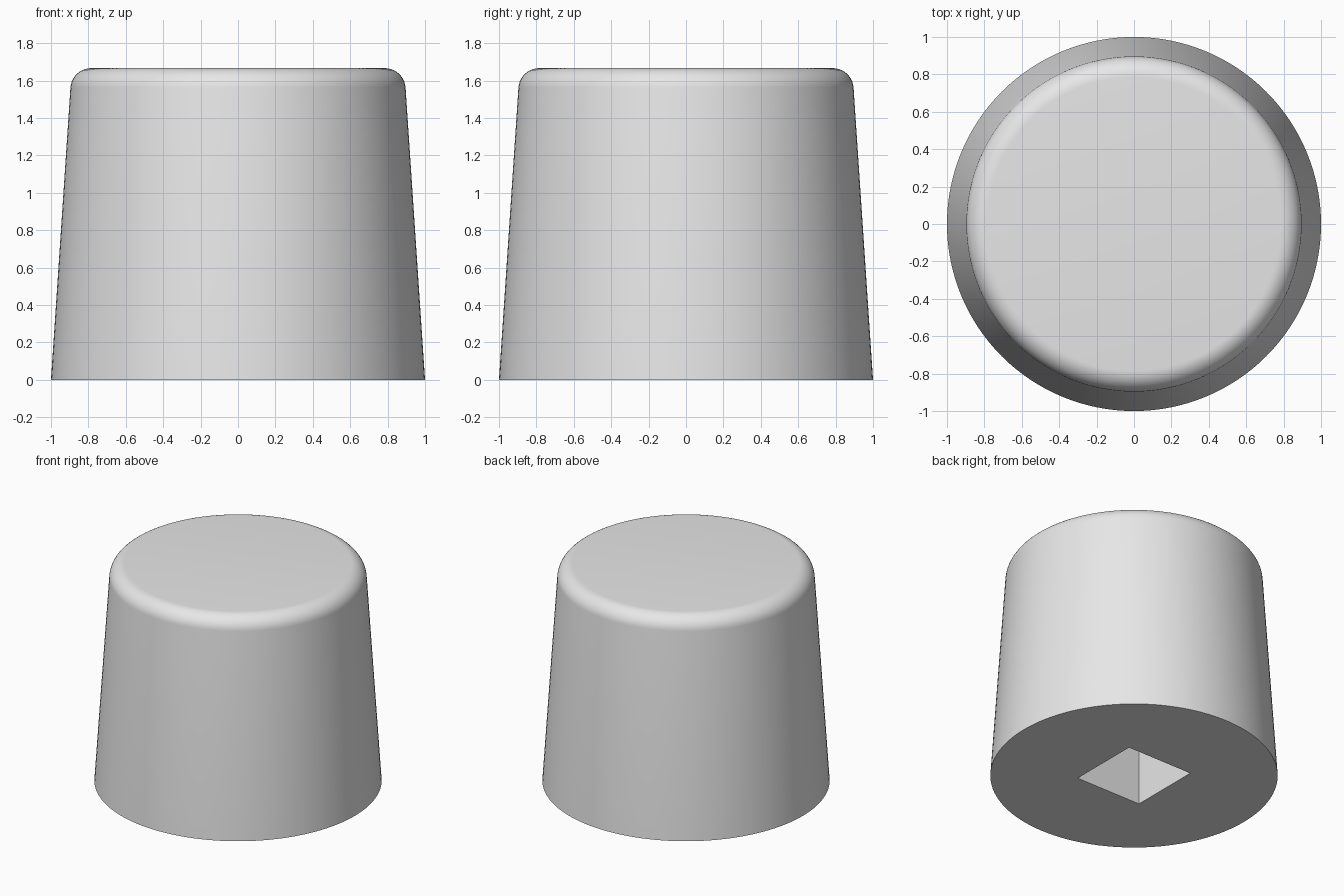
import bpy
import bmesh
import math
from mathutils import Matrix

if "Cube" in bpy.data.objects:
    bpy.data.objects.remove(bpy.data.objects["Cube"], do_unlink=True)

HEIGHT = 1.667
BASE_RADIUS, TOP_RADIUS = 1.0, 0.889
SOCKET_WIDTH, SOCKET_DEPTH = 0.556, 1.11

grey = bpy.data.materials.new("light grey plastic")
grey.use_nodes = True
colour = (0.8, 0.8, 0.8, 1)
grey.diffuse_color = colour
grey.node_tree.nodes["Principled BSDF"].inputs["Base Color"].default_value = colour


def make_object(name, bm):
    mesh = bpy.data.meshes.new(name)
    bm.to_mesh(mesh)
    bm.free()
    mesh.materials.append(grey)
    obj = bpy.data.objects.new(name, mesh)
    bpy.context.collection.objects.link(obj)
    return obj


# Tapered body with a rounded top edge
bm = bmesh.new()
bmesh.ops.create_cone(bm, cap_ends=True, segments=128,
                      radius1=BASE_RADIUS, radius2=TOP_RADIUS, depth=HEIGHT,
                      matrix=Matrix.Translation((0, 0, HEIGHT / 2)))
rim = [e for e in bm.edges if all(v.co.z > HEIGHT - 0.01 for v in e.verts)]
bmesh.ops.bevel(bm, geom=rim, offset=0.104, segments=10, profile=0.5,
                affect='EDGES', clamp_overlap=False)
knob = make_object("knob_body", bm)

# Square shaft socket cut into the underside
bm = bmesh.new()
cut_height = SOCKET_DEPTH + 0.2
bmesh.ops.create_cube(bm, size=1, matrix=(
    Matrix.Translation((0, 0, SOCKET_DEPTH - cut_height / 2))
    @ Matrix.Diagonal((SOCKET_WIDTH, SOCKET_WIDTH, cut_height, 1))))
cutter = make_object("socket_cutter", bm)
cutter.hide_render = True

socket = knob.modifiers.new("shaft socket", 'BOOLEAN')
socket.operation = 'DIFFERENCE'
socket.solver = 'EXACT'
socket.object = cutter

bpy.ops.object.select_all(action='DESELECT')
knob.select_set(True)
bpy.context.view_layer.objects.active = knob
bpy.ops.object.modifier_apply(modifier=socket.name)
bpy.data.objects.remove(cutter, do_unlink=True)

# Smooth sides and rim, crisp base and socket edges
bpy.ops.object.shade_smooth_by_angle(angle=math.radians(30))
